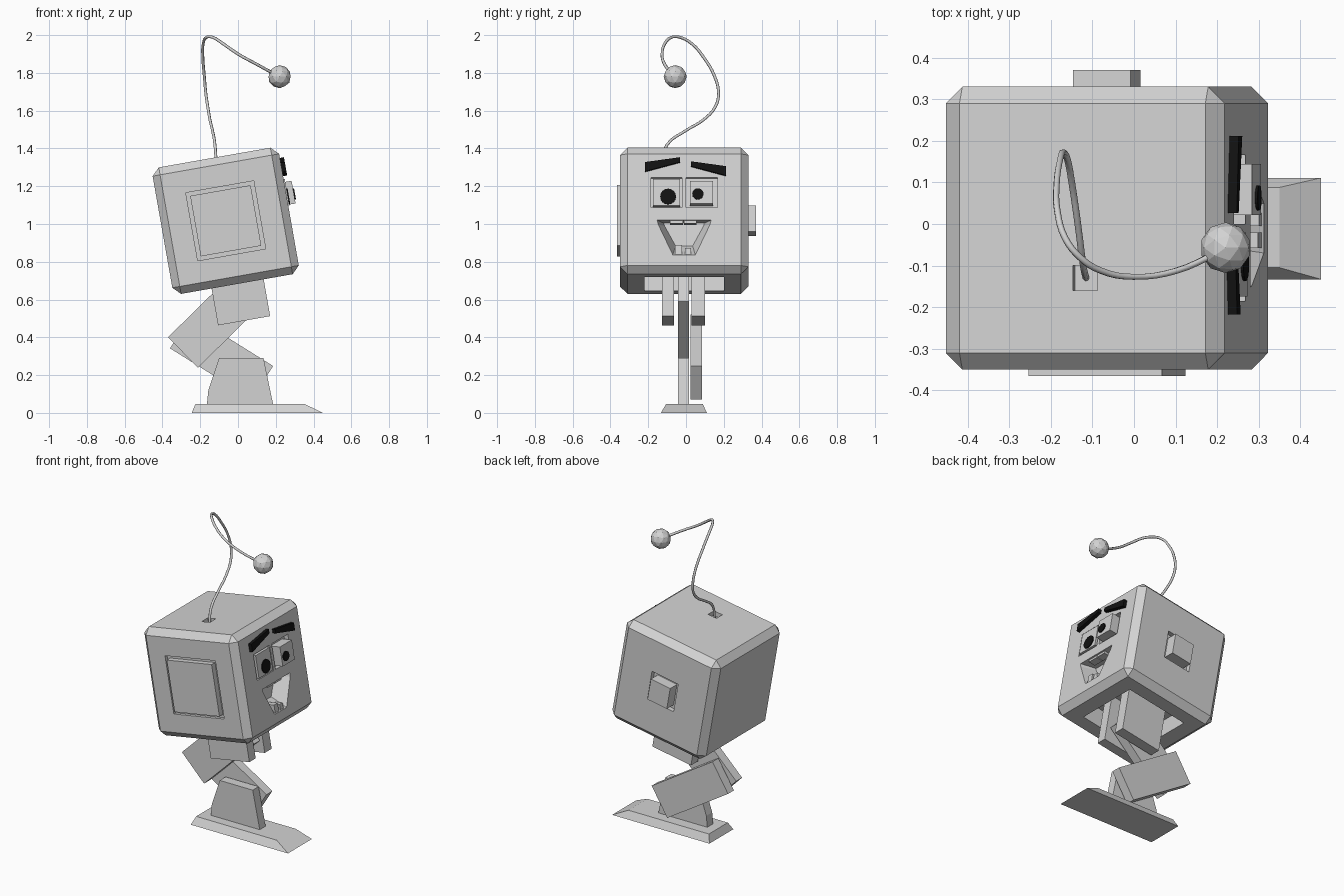
import bpy, bmesh, math
from mathutils import Matrix, Vector

if "Cube" in bpy.data.objects:
    bpy.data.objects.remove(bpy.data.objects["Cube"])


def material(name, v):
    m = bpy.data.materials.new(name)
    m.diffuse_color = (v, v, v, 1)
    m.use_nodes = True
    m.node_tree.nodes["Principled BSDF"].inputs["Base Color"].default_value = m.diffuse_color
    return m


GREY = material("light grey", 0.65)
BLACK = material("black", 0.006)

# Head frame: local +x is the face, tilted up by ten degrees
HEAD = Matrix.Translation((-0.065, -0.01, 1.017)) @ Matrix.Rotation(math.radians(-10), 4, 'Y')
S = 0.34   # half size of head


def loft(bm, ring_a, ring_b):
    """Closed solid between two matching rings of points."""
    a = [bm.verts.new(p) for p in ring_a]
    b = [bm.verts.new(p) for p in ring_b]
    bm.faces.new(a[::-1])
    bm.faces.new(b)
    for i in range(len(a)):
        j = (i + 1) % len(a)
        bm.faces.new((a[i], a[j], b[j], b[i]))


def box_into(bm, x, y, z):
    ring = [(x[0], y[0]), (x[1], y[0]), (x[1], y[1]), (x[0], y[1])]
    loft(bm, [(*p, z[0]) for p in ring], [(*p, z[1]) for p in ring])


def finish(bm, name, mat=GREY, matrix=None):
    bmesh.ops.recalc_face_normals(bm, faces=bm.faces[:])
    me = bpy.data.meshes.new(name)
    bm.to_mesh(me)
    bm.free()
    me.materials.append(mat)
    ob = bpy.data.objects.new(name, me)
    bpy.context.collection.objects.link(ob)
    if matrix:
        ob.matrix_world = matrix
    return ob


def box(name, x, y, z, matrix=None, mat=GREY):
    bm = bmesh.new()
    box_into(bm, x, y, z)
    return finish(bm, name, mat, matrix)


def around(c, size):
    return (c - size / 2, c + size / 2)


# Head: chamfered cube
head = box("head", (-S, S), (-S, S), (-S, S))
bm = bmesh.new()
bm.from_mesh(head.data)
bmesh.ops.bevel(bm, geom=bm.edges[:], offset=0.04, segments=1, affect='EDGES')
bm.to_mesh(head.data)
bm.free()

# Recesses in the head: side panels, underside, antenna socket, eyes, mouth
MOUTH = [(-0.143, -0.057), (0.143, -0.057), (0.138, -0.08),
         (0.06, -0.245), (-0.06, -0.245), (-0.138, -0.08)]
EYE_Y, EYE_Z = 0.093, 0.092
SOCKET = HEAD.inverted() @ Vector((-0.118, -0.13, 1.355))
bm = bmesh.new()
box_into(bm, around(0, 0.365), (-0.4, -S + 0.02), around(0, 0.365))
box_into(bm, around(0, 0.19), (S - 0.03, 0.4), around(0, 0.19))
box_into(bm, around(0, 0.42), around(0, 0.42), (-0.4, -S + 0.12))
box_into(bm, around(SOCKET.x, 0.06), around(SOCKET.y, 0.06), (S - 0.03, 0.4))
for s in (-1, 1):
    box_into(bm, (S - 0.03, 0.4), around(s * EYE_Y, 0.165), around(EYE_Z, 0.16))
loft(bm, [(S - 0.09, y * 0.75, -0.057 + (z + 0.057) * 0.65) for y, z in MOUTH],
     [(S + 0.002, y, z) for y, z in MOUTH])
cutter = finish(bm, "head_cutter")
cutter.hide_render = True
mod = head.modifiers.new("recesses", 'BOOLEAN')
mod.object = cutter
mod.operation = 'DIFFERENCE'
mod.solver = 'EXACT'
bpy.context.view_layer.objects.active = head
bpy.ops.object.modifier_apply(modifier=mod.name)
bpy.data.objects.remove(cutter)
head.matrix_world = HEAD

# Side panel and side button
box("side_panel", around(0, 0.325), (-S - 0.015, -S + 0.025), around(0, 0.325), HEAD)
box("side_button", around(0, 0.14), (S - 0.035, S + 0.04), around(0, 0.14), HEAD)


# Eyes: panel plus round pupil, one pushed out further
def eye(side, y, z, size, front, py, pz, radius):
    box(side + "_eye", (S - 0.035, front), around(y, size), around(z, size), HEAD)
    bm = bmesh.new()
    ring = [(py + radius * math.cos(t * math.pi / 8), pz + radius * math.sin(t * math.pi / 8))
            for t in range(16)]
    loft(bm, [(front - 0.002, *p) for p in ring], [(front + 0.006, *p) for p in ring])
    finish(bm, side + "_pupil", BLACK, HEAD)


eye("right", -EYE_Y, EYE_Z, 0.143, S + 0.006, -0.085, 0.069, 0.042)
eye("left", EYE_Y, 0.087, 0.122, S + 0.04, 0.073, 0.077, 0.03)

# Eyebrows: tapered plates
for side, s, dy, dz in (("right", -1, 0.0, 0.022), ("left", 1, 0.014, 0.0)):
    ring = [(s * y + dy, z + dz) for y, z in
            ((0.022, 0.256), (0.207, 0.23), (0.207, 0.18), (0.022, 0.23))]
    bm = bmesh.new()
    loft(bm, [(S - 0.002, *p) for p in ring], [(S + 0.022, *p) for p in ring])
    finish(bm, side + "_eyebrow", BLACK, HEAD)

# Teeth
for i, (x, y, z) in enumerate((((0.27, 0.335), (-0.048, -0.011), (-0.245, -0.19)),
                               ((0.27, 0.335), (0.005, 0.036), (-0.245, -0.205)),
                               ((0.285, 0.33), (-0.075, -0.005), (-0.072, -0.05)),
                               ((0.285, 0.33), (0.0, 0.065), (-0.072, -0.05)))):
    box(f"tooth_{i + 1}", x, y, z, HEAD)

# Antenna wire
PATH = [(-0.115, -0.13, 1.32), (-0.122, -0.10, 1.42), (-0.135, 0.0, 1.495), (-0.148, 0.09, 1.55),
        (-0.16, 0.155, 1.62), (-0.17, 0.172, 1.69), (-0.178, 0.152, 1.78), (-0.186, 0.095, 1.88),
        (-0.184, 0.03, 1.955), (-0.165, -0.035, 1.989), (-0.13, -0.08, 1.987),
        (-0.08, -0.112, 1.955), (0.0, -0.127, 1.90), (0.1, -0.113, 1.845), (0.2, -0.07, 1.79)]
cu = bpy.data.curves.new("antenna_wire", 'CURVE')
cu.dimensions = '3D'
cu.bevel_depth = 0.008
cu.bevel_resolution = 1
cu.resolution_u = 4
cu.use_fill_caps = True
cu.materials.append(GREY)
sp = cu.splines.new('BEZIER')
sp.bezier_points.add(len(PATH) - 1)
for bp, p in zip(sp.bezier_points, PATH):
    bp.co = p
    bp.handle_left_type = bp.handle_right_type = 'AUTO'
bpy.context.collection.objects.link(bpy.data.objects.new("antenna_wire", cu))

# Antenna ball
bm = bmesh.new()
bmesh.ops.create_icosphere(bm, subdivisions=2, radius=0.061)
finish(bm, "antenna_ball", GREY, Matrix.Translation((0.22, -0.057, 1.78)))

# Hip plates, tilted with the head
for name, y in (("hip_plate_front", (-0.117, -0.053)), ("hip_plate_back", (0.04, 0.11))):
    box(name, around(0.004, 0.28), y, (-0.538, -S + 0.12), HEAD)


# Thigh and shin: bars turned in the side plane
def bar(name, x, z, length, width, y, angle):
    box(name, around(0, length), y, around(0, width),
        Matrix.Translation((x, 0, z)) @ Matrix.Rotation(math.radians(-angle), 4, 'Y'))


bar("thigh", -0.113, 0.495, 0.50, 0.226, (-0.043, 0.017), 44.5)
bar("shin", -0.087, 0.295, 0.512, 0.21, (0.025, 0.085), -32)

# Ankle: trapezoid plate
ANKLE = [(-0.165, 0.04), (0.187, 0.04), (0.135, 0.29), (-0.10, 0.29), (-0.157, 0.12)]
bm = bmesh.new()
loft(bm, [(x, -0.043, z) for x, z in ANKLE], [(x, 0.017, z) for x, z in ANKLE])
finish(bm, "ankle", GREY)

# Foot: flared sole with a sloping toe
bm = bmesh.new()
loft(bm, [(-0.245, -0.133, 0), (0.45, -0.133, 0), (0.45, 0.111, 0), (-0.245, 0.111, 0)],
     [(-0.225, -0.105, 0.048), (0.35, -0.105, 0.048), (0.35, 0.088, 0.048), (-0.225, 0.088, 0.048)])
finish(bm, "foot", GREY)
